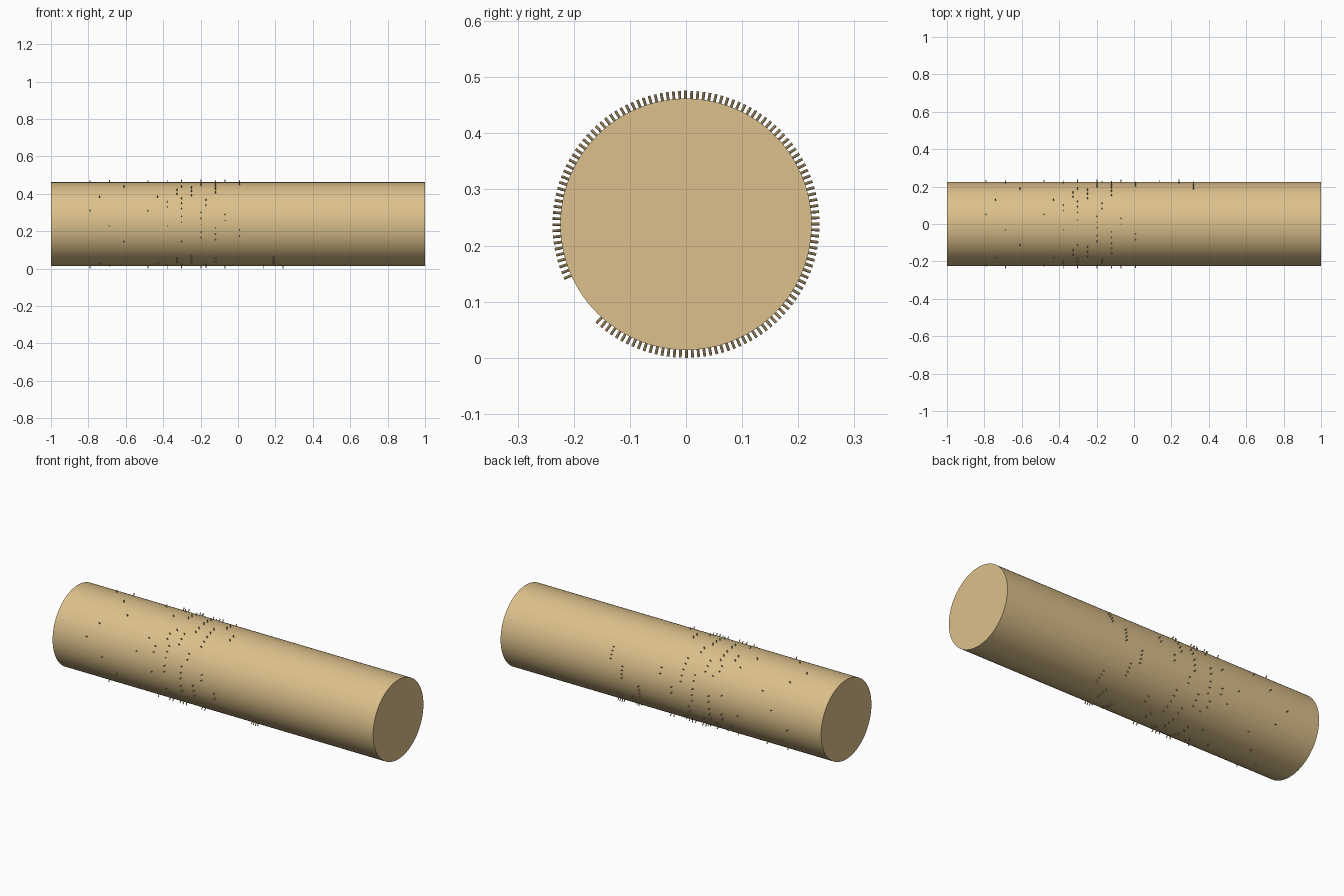
import bpy, bmesh
from math import radians, pi, sin, cos
from mathutils import Matrix, Vector

if "Cube" in bpy.data.objects:
    bpy.data.objects.remove(bpy.data.objects["Cube"])

TIP, BODY = 0.238, 0.2240
CENTRE = Vector((0, 0, TIP))
STEP = 360 / 136          # 128 played steps plus a silent gap
START = -24.0

mat = bpy.data.materials.new("brass")
mat.diffuse_color = (0.72, 0.53, 0.26, 1)
mat.use_nodes = True
mat.node_tree.nodes["Principled BSDF"].inputs["Base Color"].default_value = mat.diffuse_color

# Drum
bpy.ops.mesh.primitive_cylinder_add(vertices=128, radius=BODY, depth=2,
                                    location=CENTRE, rotation=(0, pi / 2, 0))
drum = bpy.context.object
drum.name = "drum"
drum.data.materials.append(mat)
bpy.ops.object.transform_apply(location=False, rotation=True, scale=True)
bpy.ops.object.shade_smooth_by_angle(angle=radians(30))

# Pins: one small cylinder per note, placed by pitch (x) and time (angle)
bm = bmesh.new()


def add_pin(step, pitch):
    a = radians(START + step * STEP)
    d = Vector((0, -cos(a), sin(a)))
    inner = BODY - 0.006
    mid = d * ((inner + TIP) / 2) + Vector((-0.301 + 0.0258 * pitch, 0, 0))
    rot = d.to_track_quat('Z', 'X').to_matrix().to_4x4()
    bmesh.ops.create_cone(bm, cap_ends=True, segments=8, radius1=0.0025,
                          radius2=0.0025, depth=TIP - inner,
                          matrix=Matrix.Translation(mid) @ rot)


# Four chords per bar: root and the three notes cycled after it
chords = [(0, (7, 4, 12)), (-3, (4, 0, 9)), (-7, (0, -3, 5)), (-5, (2, -1, 7))]
for bar in range(4):
    for c, (root, cycle) in enumerate(chords):
        first = bar * 32 + c * 8
        add_pin(first, root)
        add_pin(first, root - 12)
        for i in range(7):
            add_pin(first + 1 + i, cycle[i % 3])
        # High repeated notes in the last two bars
        if bar >= 2:
            for i in range(0, 8, 2):
                add_pin(first + i, root + 24)

me = bpy.data.meshes.new("pins")
bm.to_mesh(me)
bm.free()
me.materials.append(mat)
pins = bpy.data.objects.new("pins", me)
pins.location = CENTRE
bpy.context.collection.objects.link(pins)
